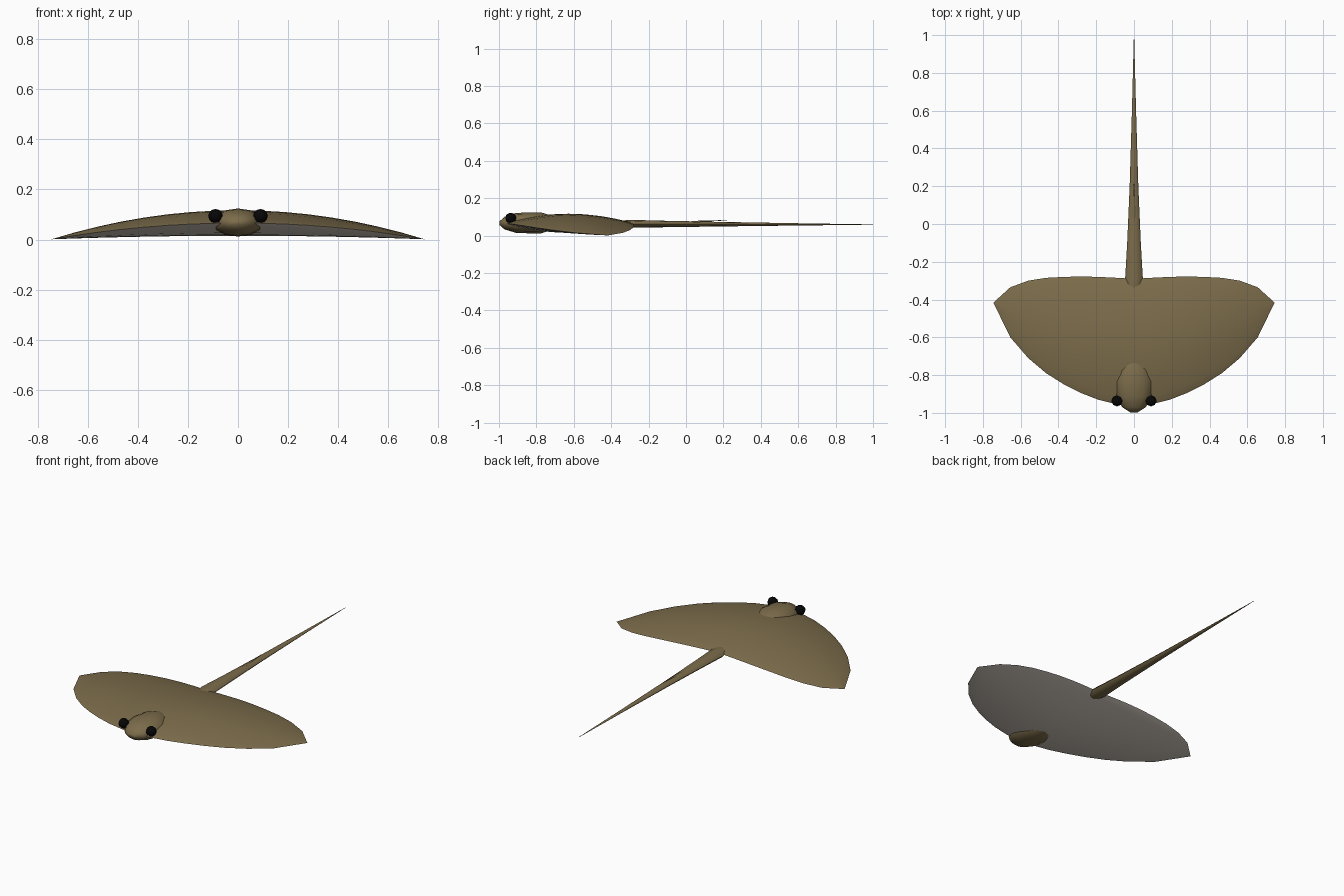
import bpy, bmesh, math
from mathutils import Matrix

if "Cube" in bpy.data.objects:
    bpy.data.objects.remove(bpy.data.objects["Cube"])


def material(name, rgb):
    m = bpy.data.materials.new(name)
    m.diffuse_color = (*rgb, 1)
    m.use_nodes = True
    m.node_tree.nodes["Principled BSDF"].inputs["Base Color"].default_value = m.diffuse_color
    return m


brown = material("olive brown skin", (0.2, 0.15, 0.07))
pale = material("pale cream belly", (0.68, 0.62, 0.55))
black = material("black eye", (0.002, 0.002, 0.002))


def finish(bm, name, mats, angle=50):
    bmesh.ops.remove_doubles(bm, verts=bm.verts, dist=0.0008)
    me = bpy.data.meshes.new(name)
    bm.to_mesh(me)
    bm.free()
    ob = bpy.data.objects.new(name, me)
    bpy.context.collection.objects.link(ob)
    for m in mats:
        me.materials.append(m)
    bpy.ops.object.select_all(action='DESELECT')
    ob.select_set(True)
    bpy.context.view_layer.objects.active = ob
    bpy.ops.object.shade_smooth_by_angle(angle=math.radians(angle))
    return ob


def ellipsoid(name, centre, radii, mat, segs, rings):
    bm = bmesh.new()
    mtx = Matrix.Translation(centre) @ Matrix.Diagonal((*radii, 1))
    bmesh.ops.create_uvsphere(bm, u_segments=segs, v_segments=rings, radius=1, matrix=mtx)
    return finish(bm, name, [mat])


def tube(name, rings, sides, mat):
    # rings: (y, z, x radius, z radius)
    bm = bmesh.new()
    loops = []
    for y, z, rx, rz in rings:
        loops.append([bm.verts.new((rx * math.cos(2 * math.pi * i / sides), y,
                                    z + rz * math.sin(2 * math.pi * i / sides)))
                      for i in range(sides)])
    for a, b in zip(loops, loops[1:]):
        for i in range(sides):
            j = (i + 1) % sides
            bm.faces.new((a[i], b[i], b[j], a[j]))
    bm.faces.new(loops[0])
    bm.faces.new(loops[-1][::-1])
    bmesh.ops.recalc_face_normals(bm, faces=bm.faces)
    return finish(bm, name, [mat])


# Wing disc: span stations (x, leading edge y, trailing edge y)
half = [(0, -.965, -.29), (.09, -.955, -.285), (.19, -.93, -.28), (.28, -.895, -.278),
        (.37, -.85, -.28), (.465, -.79, -.285), (.56, -.71, -.30), (.655, -.60, -.335),
        (.745, -.415, -.417)]
stations = [(-x, a, b) for x, a, b in half[:0:-1]] + half
N = 12
bm = bmesh.new()
for side in (1, -1):
    grid = []
    for x, lead, trail in stations:
        u = 1 - (x / .745) ** 2
        row = []
        for k in range(N + 1):
            f = (1 - math.cos(math.pi * k / N)) / 2
            bulge = max(0, math.sin(math.pi * f)) ** 0.8
            z = .001 + .065 * u + side * .051 * u * bulge
            row.append(bm.verts.new((x, lead + (trail - lead) * f, z)))
        grid.append(row)
    for a, b in zip(grid, grid[1:]):
        for k in range(N):
            quad = (a[k], b[k], b[k + 1], a[k + 1])
            face = bm.faces.new(quad if side > 0 else quad[::-1])
            face.material_index = 0 if side > 0 else 1
finish(bm, "wing_disc", [brown, pale])

# Blunt head, rising just above and below the disc
tube("head", [(-.997, .066, .02, .01), (-.97, .067, .062, .034), (-.91, .068, .097, .053),
              (-.84, .068, .104, .056), (-.775, .068, .09, .056), (-.735, .068, .06, .044)],
     12, brown)
for s, side in ((-1, "left"), (1, "right")):
    ellipsoid(side + "_eye", (s * .09, -.937, .094), (.029, .029, .028), black, 8, 6)

# Tail and its barb
tube("tail", [(-.34, .064, .036, .017), (-.29, .063, .047, .021), (-.1, .062, .036, .017),
              (.2, .061, .023, .012), (.6, .060, .011, .006), (1.0, .059, .001, .001)], 8, brown)
tube("tail_barb", [(.0, .072, .008, .003), (.08, .077, .007, .004), (.22, .082, .001, .001)], 6, brown)
